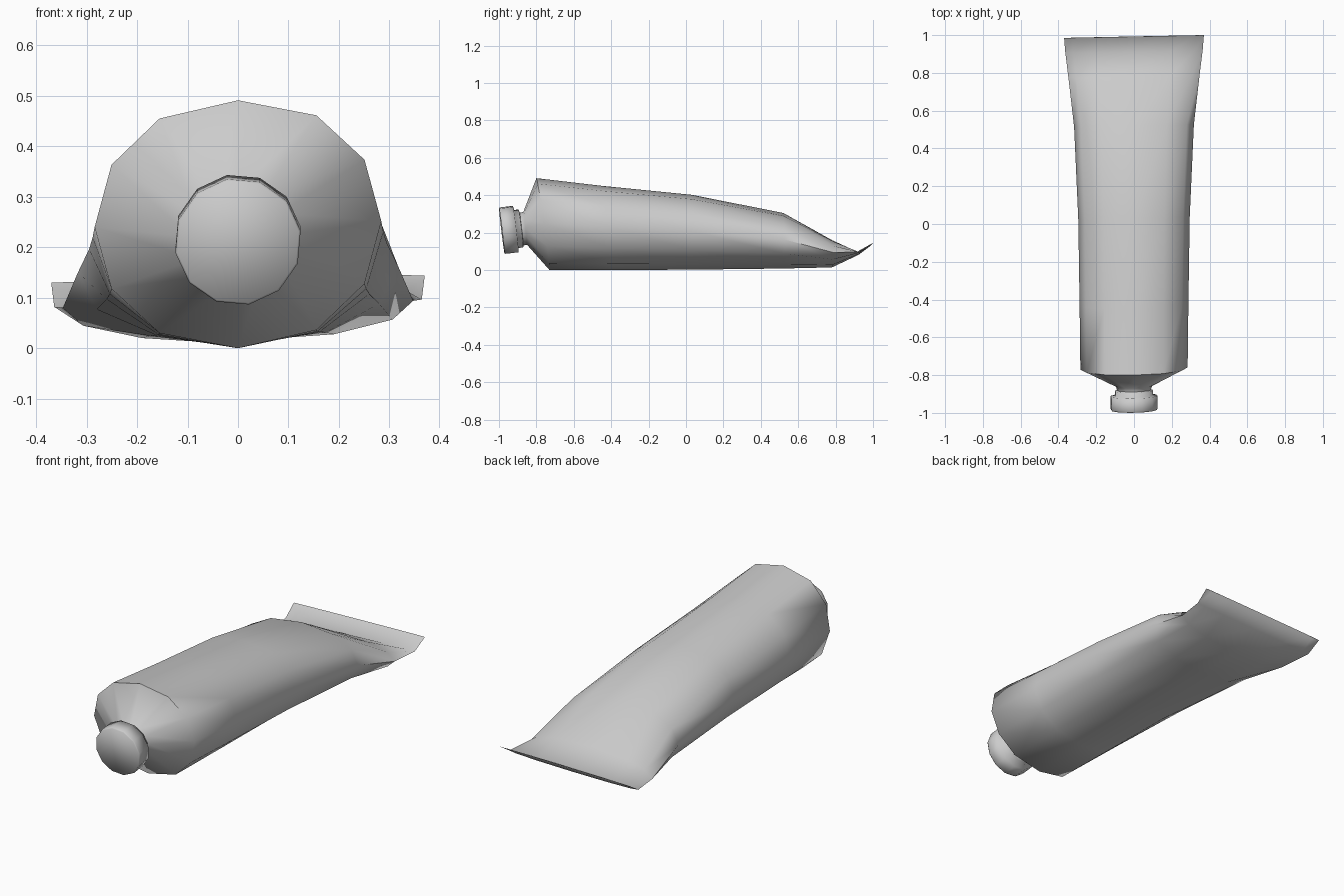
import bpy, bmesh, math

if "Cube" in bpy.data.objects:
    bpy.data.objects.remove(bpy.data.objects["Cube"])

SIDES = 12
SKEW = 0.02  # slight yaw and roll of the lying tube


def loft(name, rings, angle):
    """Skin a list of closed rings and cap both ends."""
    bm = bmesh.new()
    loops = [[bm.verts.new(p) for p in ring] for ring in rings]
    for a, b in zip(loops, loops[1:]):
        for i in range(SIDES):
            j = (i + 1) % SIDES
            bm.faces.new((a[i], a[j], b[j], b[i]))
    bm.faces.new(loops[0])
    bm.faces.new(loops[-1])
    bmesh.ops.recalc_face_normals(bm, faces=bm.faces)
    me = bpy.data.meshes.new(name)
    bm.to_mesh(me)
    bm.free()
    ob = bpy.data.objects.new(name, me)
    bpy.context.collection.objects.link(ob)
    bpy.ops.object.select_all(action='DESELECT')
    ob.select_set(True)
    bpy.context.view_layer.objects.active = ob
    bpy.ops.object.shade_smooth_by_angle(angle=math.radians(angle))
    return ob


def section(y_top, z_top, y_bot, z_bot, half, power=0.87):
    """Rounded section spanned between its top and bottom points."""
    pts = []
    for i in range(SIDES):
        a = 2 * math.pi * i / SIDES
        s, t = math.sin(a), (1 + math.cos(a)) / 2
        x = half * math.copysign(abs(s) ** power, s) if abs(s) > 1e-6 else 0
        pts.append((x, y_bot + (y_top - y_bot) * t + SKEW * x,
                    z_bot + (z_top - z_bot) * t + SKEW * x))
    return pts


# Tube: neck, shoulder, squeezed body and turned-up crimp
loft("tube_body", [section(*r) for r in (
    (-0.895, 0.305, -0.875, 0.13, 0.088, 1),
    (-0.87, 0.31, -0.85, 0.135, 0.095, 1),
    (-0.80, 0.491, -0.73, 0.0, 0.284),
    (-0.45, 0.45, -0.40, 0.0, 0.288),
    (0.03, 0.402, 0.03, 0.002, 0.295),
    (0.52, 0.305, 0.52, 0.008, 0.317),
    (0.78, 0.16, 0.78, 0.014, 0.347),
    (0.91, 0.095, 0.925, 0.083, 0.364),
    (0.992, 0.139, 0.993, 0.135, 0.37),
)], 70)


# Screw cap: stepped 12-sided lathe along the tilted tube axis
def cap_ring(d, r):
    pts = []
    tilt = 0.12
    for i in range(SIDES):
        a = 2 * math.pi * i / SIDES + math.radians(10)
        x, h = r * math.cos(a), r * math.sin(a)
        pts.append((x, -0.985 + d - tilt * h + SKEW * x, 0.21 + tilt * d + h))
    return pts


loft("screw_cap", [cap_ring(d, r) for d, r in (
    (0.0, 0.122), (0.006, 0.126), (0.075, 0.126), (0.078, 0.103),
    (0.102, 0.103), (0.106, 0.085))], 180)
